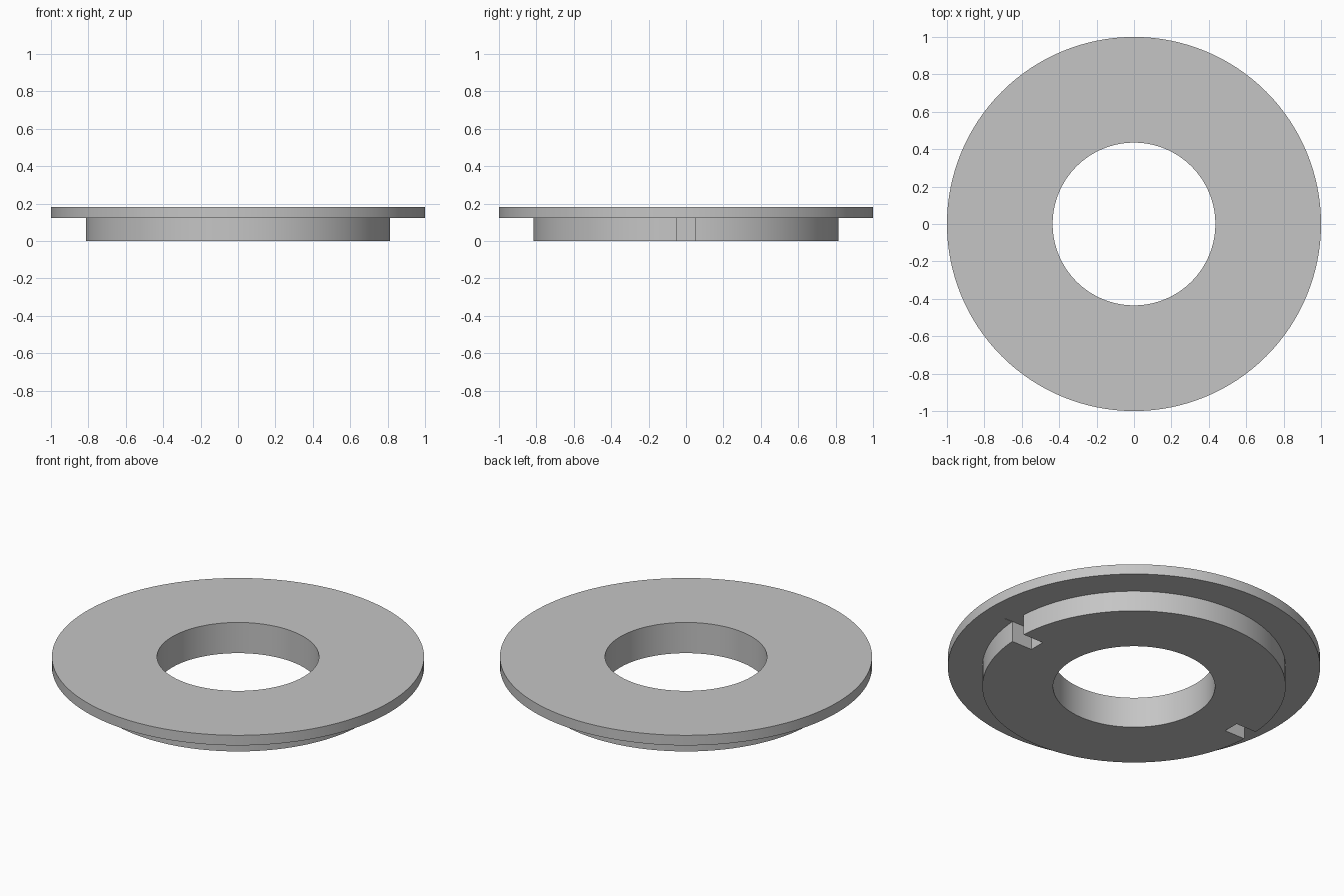
import bpy, bmesh, math
from mathutils import Matrix

cube = bpy.data.objects.get("Cube")
if cube:
    bpy.data.objects.remove(cube, do_unlink=True)

SEGMENTS = 128
BORE, HUB, FLANGE = 0.435, 0.815, 1.0      # radii
STEP, TOP = 0.122, 0.182                   # heights
SLOT_WIDTH, SLOT_IN, SLOT_OUT = 0.095, 0.68, 0.865

# Single grey finish
grey = bpy.data.materials.new("plain grey")
grey.use_nodes = True
colour = (0.56, 0.56, 0.56, 1)
grey.diffuse_color = colour
grey.node_tree.nodes["Principled BSDF"].inputs["Base Color"].default_value = colour


def add_object(name, bm):
    bmesh.ops.recalc_face_normals(bm, faces=bm.faces)
    mesh = bpy.data.meshes.new(name)
    bm.to_mesh(mesh)
    bm.free()
    mesh.materials.append(grey)
    obj = bpy.data.objects.new(name, mesh)
    bpy.context.collection.objects.link(obj)
    return obj


# Stepped ring: narrow hub below, wide flange above, bored through
profile = [(BORE, 0), (HUB, 0), (HUB, STEP), (FLANGE, STEP), (FLANGE, TOP), (BORE, TOP)]
bm = bmesh.new()
verts = [bm.verts.new((r, 0, z)) for r, z in profile]
edges = [bm.edges.new((verts[i - 1], verts[i])) for i in range(len(verts))]
bmesh.ops.spin(bm, geom=verts + edges, cent=(0, 0, 0), axis=(0, 0, 1),
               angle=math.tau, steps=SEGMENTS, use_merge=True)
bmesh.ops.remove_doubles(bm, verts=bm.verts, dist=1e-5)
ring = add_object("flanged_ring", bm)

# Two opposite key slots in the hub, just marking the flange underside
bm = bmesh.new()
height = 0.2
for side in (-1, 1):
    place = Matrix.Translation((side * (SLOT_IN + SLOT_OUT) / 2, 0, STEP + 0.002 - height / 2))
    size = Matrix.Diagonal((SLOT_OUT - SLOT_IN, SLOT_WIDTH, height, 1))
    bmesh.ops.create_cube(bm, size=1, matrix=place @ size)
cutter = add_object("slot_cutter", bm)
cutter.hide_render = True

bpy.ops.object.select_all(action="DESELECT")
bpy.context.view_layer.objects.active = ring
ring.select_set(True)
cut = ring.modifiers.new("key slots", "BOOLEAN")
cut.operation = "DIFFERENCE"
cut.solver = "EXACT"
cut.object = cutter
bpy.ops.object.modifier_apply(modifier=cut.name)
bpy.data.objects.remove(cutter, do_unlink=True)

bpy.ops.object.shade_smooth_by_angle(angle=math.radians(30))
